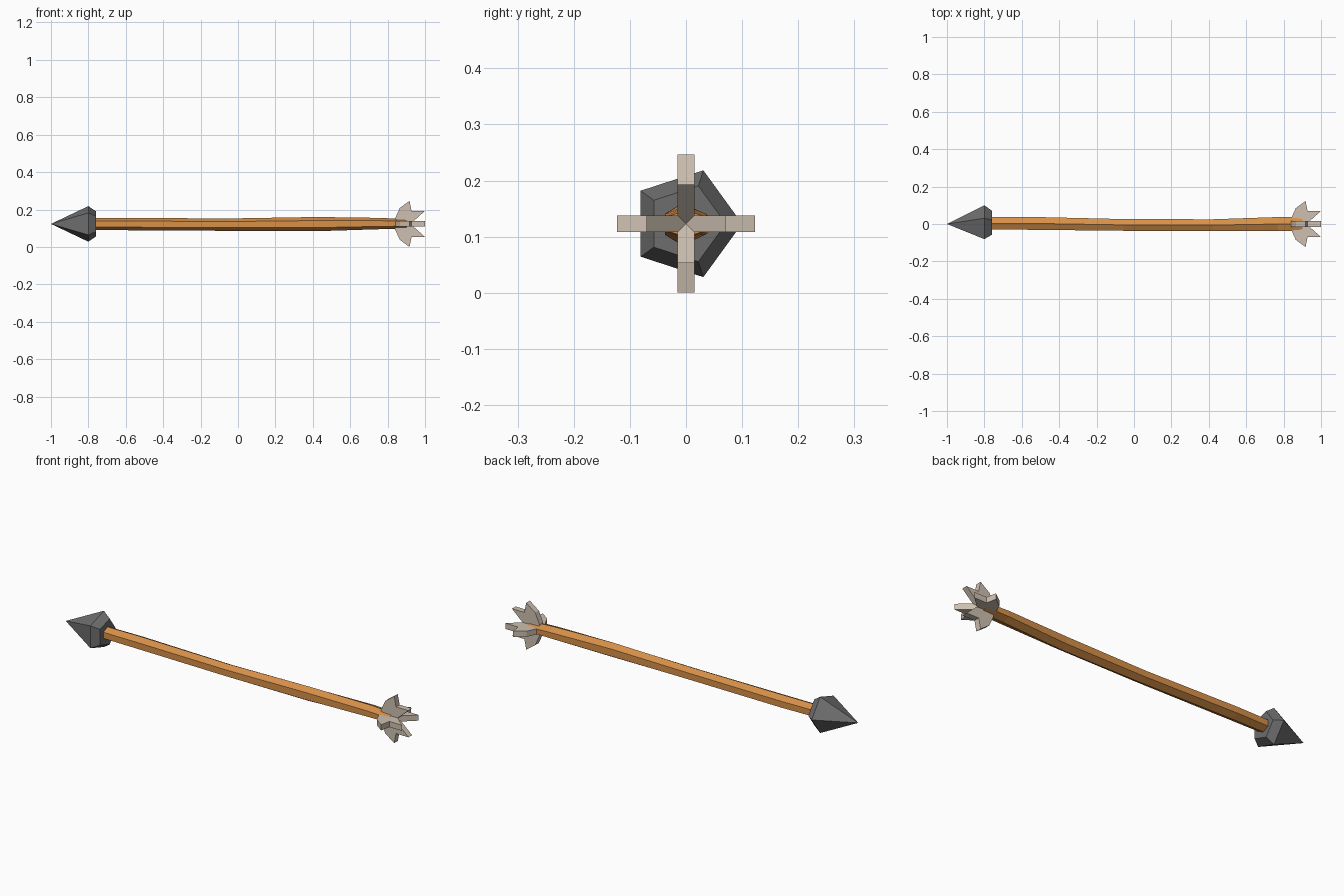
import bpy, bmesh, math
from mathutils import Matrix, Vector

if "Cube" in bpy.data.objects:
    bpy.data.objects.remove(bpy.data.objects["Cube"])

AXIS_Z = 0.123


def mat(name, rgb):
    m = bpy.data.materials.new(name)
    m.diffuse_color = (*rgb, 1)
    m.use_nodes = True
    m.node_tree.nodes["Principled BSDF"].inputs["Base Color"].default_value = m.diffuse_color
    return m


def finish(bm, name, material):
    bmesh.ops.recalc_face_normals(bm, faces=bm.faces)
    me = bpy.data.meshes.new(name)
    bm.to_mesh(me)
    bm.free()
    ob = bpy.data.objects.new(name, me)
    ob.location.z = AXIS_Z
    me.materials.append(material)
    bpy.context.collection.objects.link(ob)
    return ob


def loft(name, sides, phase, rings, material, tip=None):
    """Rings along x: (x, centre y, centre z, radius y, radius z)."""
    bm = bmesh.new()
    loops = []
    for x, cy, cz, ry, rz in rings:
        angles = [phase + math.tau * i / sides for i in range(sides)]
        loops.append([bm.verts.new((x, cy + ry * math.cos(a), cz + rz * math.sin(a)))
                      for a in angles])
    for a, b in zip(loops, loops[1:]):
        for i in range(sides):
            j = (i + 1) % sides
            bm.faces.new((a[i], a[j], b[j], b[i]))
    if tip is None:
        bm.faces.new(loops[0])
    else:
        t = bm.verts.new((tip, 0, 0))
        for i in range(sides):
            bm.faces.new((t, loops[0][i], loops[0][(i + 1) % sides]))
    bm.faces.new(loops[-1])
    return finish(bm, name, material)


wood = mat("orange wood", (0.68, 0.28, 0.065))
stone = mat("dark grey stone", (0.155, 0.155, 0.155))
feather = mat("cream feather", (0.62, 0.53, 0.44))

# Five-sided stone head
loft("arrow_head", 5, 0,
     [(-0.80, 0, 0, 0.10, 0.10), (-0.76, 0, 0, 0.071, 0.071)], stone, tip=-1.0)

# Slightly crooked six-sided shaft
loft("shaft", 6, math.pi / 2,
     [(-0.78, 0.003, 0.000, 0.038, 0.032),
      (-0.58, 0.004, -0.001, 0.040, 0.033),
      (-0.05, -0.005, -0.004, 0.036, 0.033),
      (0.42, -0.006, -0.001, 0.036, 0.038),
      (0.77, 0.000, 0.002, 0.043, 0.030),
      (0.90, 0.000, 0.000, 0.042, 0.024)], wood)

# Four notched feathers, one profile (x, radius) turned about the shaft
profile = [(0.84, 0.0), (0.84, 0.03), (0.865, 0.085), (0.917, 0.123),
           (0.928, 0.07), (1.0, 0.07), (0.922, 0.0)]
for k, side in enumerate(("top", "left", "bottom", "right")):
    bm = bmesh.new()
    f = bm.faces.new([bm.verts.new((x, -0.015, r)) for x, r in profile])
    ext = bmesh.ops.extrude_face_region(bm, geom=[f])
    moved = [v for v in ext["geom"] if isinstance(v, bmesh.types.BMVert)]
    bmesh.ops.translate(bm, verts=moved, vec=(0, 0.03, 0))
    bmesh.ops.rotate(bm, verts=bm.verts, cent=(0, 0, 0),
                     matrix=Matrix.Rotation(k * math.pi / 2, 3, 'X'))
    finish(bm, "feather_" + side, feather)
